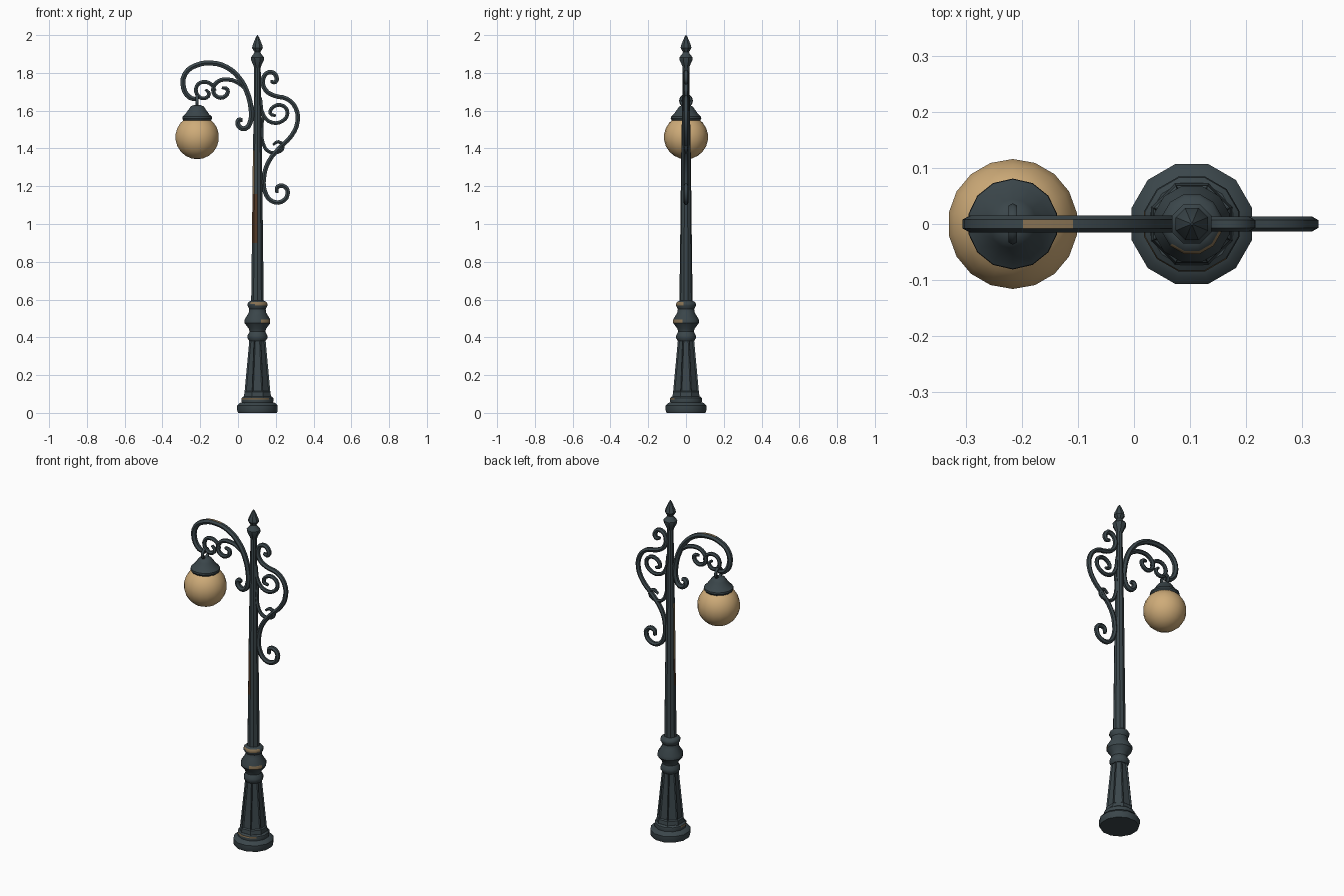
import bpy, bmesh, math
from mathutils import Vector

if "Cube" in bpy.data.objects:
    bpy.data.objects.remove(bpy.data.objects["Cube"])

POLE_X, LAMP_X = 0.103, -0.216


def material(name, rgb):
    m = bpy.data.materials.new(name)
    m.diffuse_color = (*rgb, 1)
    m.use_nodes = True
    m.node_tree.nodes["Principled BSDF"].inputs["Base Color"].default_value = m.diffuse_color
    return m


IRON = material("dark iron", (0.043, 0.061, 0.069))
GLASS = material("amber glass", (0.62, 0.41, 0.19))
BARE = material("worn bare metal", (0.24, 0.165, 0.085))
RUST = material("rust", (0.085, 0.04, 0.02))


def finish(obj, mats, rule=None, angle=35):
    """Assign materials, colour faces by rule(center, normal) and smooth."""
    obj.data.materials.clear()
    for m in mats:
        obj.data.materials.append(m)
    for p in obj.data.polygons:
        p.material_index = rule(p.center, p.normal) if rule else 0
    bpy.ops.object.select_all(action='DESELECT')
    obj.select_set(True)
    bpy.context.view_layer.objects.active = obj
    bpy.ops.object.shade_smooth_by_angle(angle=math.radians(angle))
    return obj


def lathe(name, profile, x, sides, mats, rule=None, edit=None, angle=35):
    """Revolve (radius, z) points round a vertical axis and close the ends."""
    bm = bmesh.new()
    rings = []
    for r, z in profile:
        rings.append([bm.verts.new((r * math.cos(a), r * math.sin(a), z))
                      for a in ((k + 0.5) * math.tau / sides for k in range(sides))])
    for lo, hi in zip(rings, rings[1:]):
        for k in range(sides):
            n = (k + 1) % sides
            bm.faces.new((lo[k], lo[n], hi[n], hi[k]))
    bm.faces.new(rings[0][::-1])
    bm.faces.new(rings[-1])
    bm.normal_update()
    if edit:
        edit(bm)
    mesh = bpy.data.meshes.new(name)
    bm.to_mesh(mesh)
    bm.free()
    obj = bpy.data.objects.new(name, mesh)
    obj.location.x = x
    bpy.context.collection.objects.link(obj)
    return finish(obj, mats, rule, angle)


def scroll(name, pts, radius, mats=(IRON,), rule=None, tip=0.7):
    """Sweep a round bar along (x, z) points, thinning towards both ends."""
    cu = bpy.data.curves.new(name, 'CURVE')
    cu.dimensions = '3D'
    cu.resolution_u = 3
    cu.bevel_depth = radius
    cu.bevel_resolution = 1
    cu.use_fill_caps = True
    sp = cu.splines.new('BEZIER')
    sp.bezier_points.add(len(pts) - 1)
    for i, (bp, (x, z)) in enumerate(zip(sp.bezier_points, pts)):
        bp.co = (x, 0, z)
        bp.handle_left_type = bp.handle_right_type = 'AUTO'
        bp.radius = tip if i in (0, len(pts) - 1) else 1
    obj = bpy.data.objects.new(name, cu)
    bpy.context.collection.objects.link(obj)
    bpy.ops.object.select_all(action='DESELECT')
    obj.select_set(True)
    bpy.context.view_layer.objects.active = obj
    bpy.ops.object.convert(target='MESH')
    return finish(bpy.context.object, mats, rule, 50)


# Footing with a partly worn upper lip
lathe("footing", [(0.106, 0), (0.111, 0.012), (0.111, 0.038), (0.098, 0.052),
                  (0.086, 0.056), (0.088, 0.072), (0.086, 0.08), (0.076, 0.088)],
      POLE_X, 12, [IRON, BARE],
      lambda c, n: int(0.073 < c.z < 0.081 and c.x < 0.05 and c.y < 0.03))


# Tapered pedestal with sunken panels
def panels(bm):
    faces = [f for f in bm.faces if abs(f.normal.z) < 0.5 and f.calc_area() > 0.005]
    bmesh.ops.inset_individual(bm, faces=faces, thickness=0.009, depth=-0.006)


lathe("pedestal", [(0.079, 0.08), (0.074, 0.11), (0.046, 0.39), (0.046, 0.41)],
      POLE_X, 8, [IRON], edit=panels, angle=25)

# Turned collar above the pedestal
lathe("collar", [(0.044, 0.38), (0.054, 0.395), (0.054, 0.41), (0.043, 0.43),
                 (0.047, 0.445), (0.07, 0.475), (0.07, 0.495), (0.048, 0.53),
                 (0.045, 0.55), (0.055, 0.568), (0.055, 0.577), (0.05, 0.586),
                 (0.035, 0.594)], POLE_X, 12, [IRON, BARE],
      lambda c, n: int((0.572 < c.z < 0.585 and n.y < -0.2 and n.x > -0.5)
                       or (0.48 < c.z < 0.49 and n.x > 0.3 and n.y < -0.3)))


# Pole with a flaking patch on the front left
def pole_wear(c, n):
    if n.x < -0.2 and n.y < 0.2 and abs(n.z) < 0.5:
        if 0.9 < c.z < 1.07:
            return 2
        if 1.17 < c.z < 1.4 and n.x < -0.5:
            return 1
        if 1.07 < c.z < 1.17:
            return 2 if n.y < -0.5 else 1
    return 0


lathe("pole", [(0.035, 0.585), (0.031, 0.9), (0.029, 1.06), (0.028, 1.16), (0.027, 1.25),
               (0.025, 1.39), (0.019, 1.72), (0.018, 1.85)], POLE_X, 10,
      [IRON, BARE, RUST], pole_wear)

# Pointed finial
lathe("finial", [(0.018, 1.825), (0.023, 1.84), (0.037, 1.868), (0.038, 1.882),
                 (0.022, 1.9), (0.017, 1.91), (0.031, 1.932), (0.028, 1.946),
                 (0.011, 1.985), (0.002, 2.0)], POLE_X, 8, [IRON])

# Lamp arm sweeping over to the lantern
scroll("lamp_arm", [(-0.215, 1.66), (-0.255, 1.67), (-0.288, 1.72), (-0.28, 1.795),
                    (-0.222, 1.84), (-0.14, 1.852), (-0.06, 1.83), (0.005, 1.775),
                    (0.047, 1.70), (0.069, 1.61), (0.068, 1.55), (0.038, 1.505),
                    (0.003, 1.52), (0.004, 1.55), (0.024, 1.55)], 0.0155,
       (IRON, BARE), lambda c, n: int(n.z > 0.8 and -0.19 < c.x < -0.11))

# Small scrolls under the arm
scroll("inner_scroll", [(0.05, 1.70), (0.005, 1.745), (-0.055, 1.765), (-0.108, 1.753),
                        (-0.132, 1.71), (-0.108, 1.672), (-0.066, 1.678),
                        (-0.056, 1.712), (-0.085, 1.722)], 0.0125)
scroll("outer_scroll", [(-0.12, 1.705), (-0.14, 1.738), (-0.185, 1.752), (-0.218, 1.73),
                        (-0.216, 1.685), (-0.18, 1.665), (-0.153, 1.688),
                        (-0.172, 1.712)], 0.0115)

# Long S shaped bracket on the other side
scroll("side_bracket", [(0.172, 1.755), (0.198, 1.752), (0.198, 1.79), (0.162, 1.803),
                        (0.132, 1.765), (0.145, 1.71), (0.19, 1.68), (0.26, 1.662),
                        (0.305, 1.615), (0.315, 1.54), (0.283, 1.467), (0.22, 1.403),
                        (0.162, 1.33), (0.137, 1.245), (0.143, 1.17), (0.178, 1.122),
                        (0.23, 1.118), (0.262, 1.155), (0.25, 1.196), (0.21, 1.197),
                        (0.205, 1.165)], 0.0135)

# Filler scrolls inside the bracket
scroll("upper_filler", [(0.12, 1.67), (0.135, 1.575), (0.18, 1.537), (0.235, 1.545),
                        (0.262, 1.585), (0.24, 1.625), (0.19, 1.622),
                        (0.172, 1.585), (0.2, 1.573)], 0.0115)
scroll("lower_filler", [(0.135, 1.58), (0.125, 1.5), (0.132, 1.43), (0.16, 1.385),
                        (0.21, 1.38), (0.238, 1.405), (0.215, 1.435), (0.185, 1.42)],
       0.0105)

# Lantern hanging ring
bpy.ops.mesh.primitive_torus_add(location=(LAMP_X, 0, 1.652), rotation=(0, math.pi / 2, 0),
                                 major_radius=0.028, minor_radius=0.009,
                                 major_segments=12, minor_segments=6)
ring = bpy.context.object
ring.name = "hanging_ring"
finish(ring, [IRON], angle=60)

# Lantern cap with a worn rim underneath
lathe("lantern_cap", [(0.068, 1.542), (0.075, 1.548), (0.081, 1.558), (0.08, 1.568),
                      (0.066, 1.58), (0.044, 1.61), (0.036, 1.622), (0.018, 1.63)],
      LAMP_X, 14, [IRON, BARE], lambda c, n: int(1.543 < c.z < 1.549))

# Glass globe
bpy.ops.mesh.primitive_uv_sphere_add(segments=18, ring_count=11, radius=0.117,
                                     location=(LAMP_X, 0, 1.46))
globe = bpy.context.object
globe.name = "glass_globe"
finish(globe, [GLASS], angle=60)
